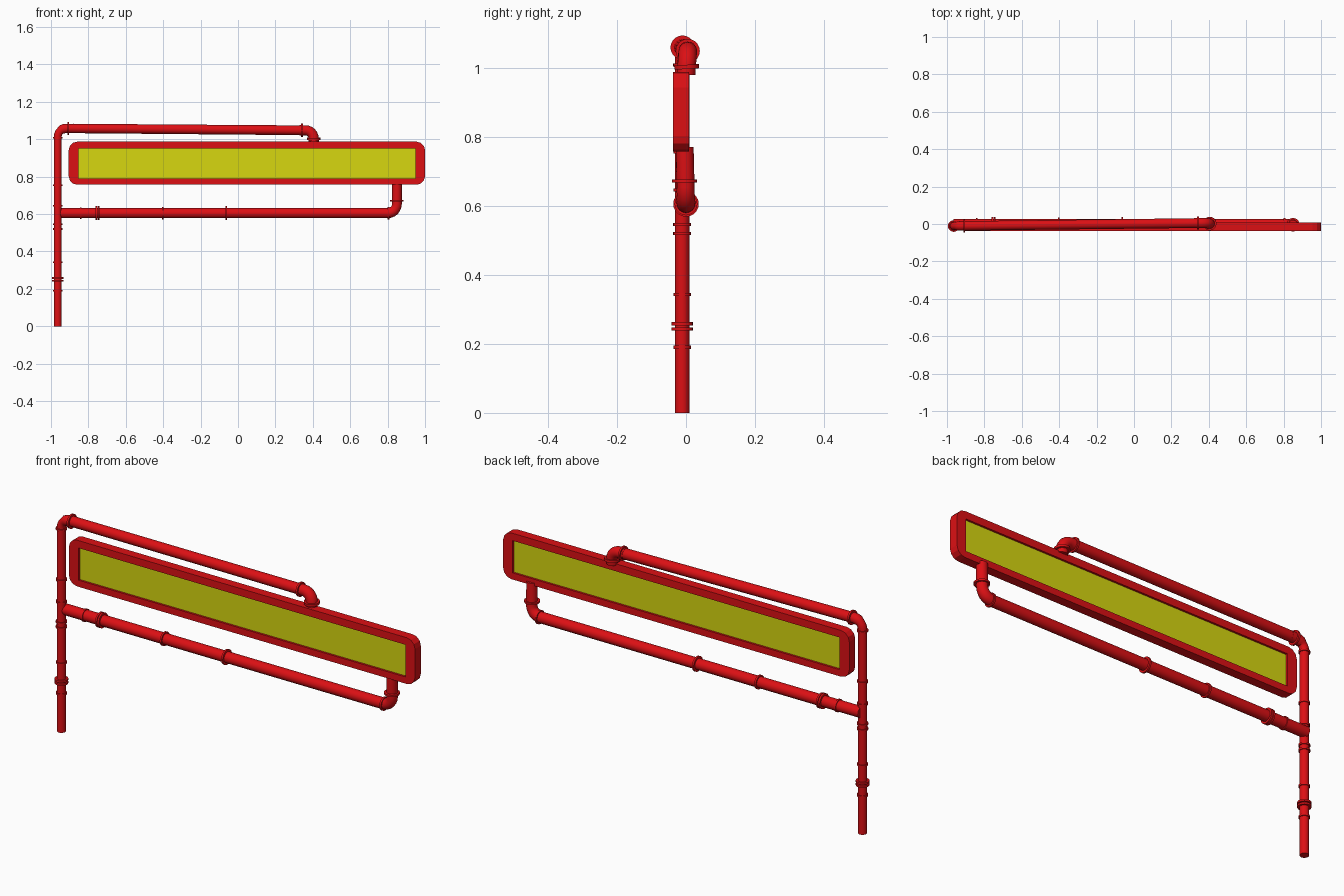
import bpy, bmesh, math
from mathutils import Vector

cube = bpy.data.objects.get("Cube")
if cube:
    bpy.data.objects.remove(cube, do_unlink=True)


def material(name, color):
    m = bpy.data.materials.new(name)
    m.use_nodes = True
    m.diffuse_color = color
    m.node_tree.nodes["Principled BSDF"].inputs["Base Color"].default_value = color
    return m


red = material("red paint", (0.72, 0.005, 0.007, 1))
yellow = material("yellow panel", (0.68, 0.68, 0.005, 1))


def finish(obj, smooth):
    bpy.ops.object.select_all(action="DESELECT")
    obj.select_set(True)
    bpy.context.view_layer.objects.active = obj
    if obj.type == "CURVE":
        bpy.ops.object.convert(target="MESH")
    if smooth:
        bpy.ops.object.shade_smooth_by_angle(angle=math.radians(40))


def pipe(name, corners, bend, r0, r1):
    """Round pipe through the corners, with a rounded elbow at each inner one."""
    pts = [Vector(c) for c in corners]
    path = [pts[0]]
    for a, b, c in zip(pts, pts[1:], pts[2:]):
        u, v = (a - b).normalized(), (c - b).normalized()
        for i in range(7):
            t = math.radians(15 * i)
            path.append(b + bend * (u * (1 - math.sin(t)) + v * (1 - math.cos(t))))
    path.append(pts[-1])
    curve = bpy.data.curves.new(name, "CURVE")
    curve.dimensions = "3D"
    curve.bevel_depth = 1
    curve.bevel_resolution = 6
    curve.use_fill_caps = True
    spline = curve.splines.new("POLY")
    spline.points.add(len(path) - 1)
    for i, (sp, p) in enumerate(zip(spline.points, path)):
        sp.co = (*p, 1)
        sp.radius = r0 if i < len(path) / 2 else r1
    curve.materials.append(red)
    obj = bpy.data.objects.new(name, curve)
    bpy.context.collection.objects.link(obj)
    finish(obj, True)


def collar(name, center, axis, radius, width=0.009):
    bpy.ops.mesh.primitive_cylinder_add(vertices=20, radius=radius, depth=width, location=center)
    obj = bpy.context.object
    obj.name = name
    obj.rotation_euler = Vector(axis).to_track_quat("Z", "Y").to_euler()
    obj.data.materials.append(red)
    finish(obj, True)


# Pipes
POLE_X, POLE_Y = -0.964, -0.011
pipe("pole_and_top_pipe", [(POLE_X, POLE_Y, 0), (POLE_X, POLE_Y, 1.058), (-0.88, -0.009, 1.058)],
     0.045, 0.021, 0.025)
pipe("top_pipe", [(-0.91, -0.01, 1.058), (0.34, 0.005, 1.048)], 0, 0.025, 0.026)
pipe("top_elbow", [(0.33, 0.005, 1.048), (0.405, 0.005, 1.048), (0.405, 0, 0.98)],
     0.045, 0.027, 0.027)
pipe("lower_pipe", [(POLE_X, 0, 0.605), (0.85, 0, 0.605), (0.85, -0.004, 0.77)],
     0.05, 0.027, 0.026)

# Collars along the pole
for z, r in [(0.19, 0.025), (0.243, 0.031), (0.258, 0.031), (0.343, 0.025), (0.52, 0.026),
             (0.545, 0.026), (0.645, 0.025), (0.755, 0.025), (1.008, 0.026)]:
    collar("pole_collar", (POLE_X, POLE_Y, z), (0, 0, 1), r)

# Collars along the horizontal pipes and sign mounts
for x, r in [(-0.84, 0.031), (-0.757, 0.037), (-0.745, 0.037), (-0.403, 0.034),
             (-0.063, 0.037), (0.805, 0.033)]:
    collar("lower_pipe_collar", (x, 0, 0.605), (1, 0, 0), r)
collar("top_pipe_collar", (-0.908, -0.01, 1.058), (1, 0, 0), 0.035)
collar("top_pipe_collar", (0.342, 0.005, 1.048), (1, 0, 0), 0.035)
collar("top_mount_collar", (0.405, 0.002, 1.002), (0, -0.06, 1), 0.036, 0.012)
collar("lower_mount_collar", (0.85, -0.004, 0.672), (0, 0, 1), 0.036)

# Sign box: rounded corners, sunk yellow panel on both faces
bm = bmesh.new()
bmesh.ops.create_cube(bm, size=1)
for v in bm.verts:
    v.co = (0.0475 + v.co.x * 1.905, -0.014 + v.co.y * 0.046, 0.872 + v.co.z * 0.23)
upright = [e for e in bm.edges if abs(e.verts[0].co.y - e.verts[1].co.y) > 0.01]
bmesh.ops.bevel(bm, geom=upright, offset=0.045, segments=3, profile=0.5, affect="EDGES")
bm.normal_update()
for face in [f for f in bm.faces if abs(f.normal.y) > 0.9]:
    side = face.normal.y
    y = face.calc_center_median().y
    corners = [(-0.852, 0.79), (0.948, 0.79), (0.948, 0.95), (-0.852, 0.95)]
    rim = [bm.verts.new((x, y, z)) for x, z in corners]
    floor = [bm.verts.new((x, y - side * 0.01, z)) for x, z in corners]
    outer = list(face.edges)
    bmesh.ops.delete(bm, geom=[face], context="FACES_ONLY")
    inner = [bm.edges.new((rim[i], rim[(i + 1) % 4])) for i in range(4)]
    bmesh.ops.bridge_loops(bm, edges=outer + inner)
    for i in range(4):
        j = (i + 1) % 4
        bm.faces.new((rim[i], rim[j], floor[j], floor[i]))
    bm.faces.new(floor).material_index = 1
bmesh.ops.recalc_face_normals(bm, faces=bm.faces)
mesh = bpy.data.meshes.new("sign_box")
bm.to_mesh(mesh)
bm.free()
mesh.materials.append(red)
mesh.materials.append(yellow)
sign = bpy.data.objects.new("sign_box", mesh)
bpy.context.collection.objects.link(sign)
finish(sign, False)
